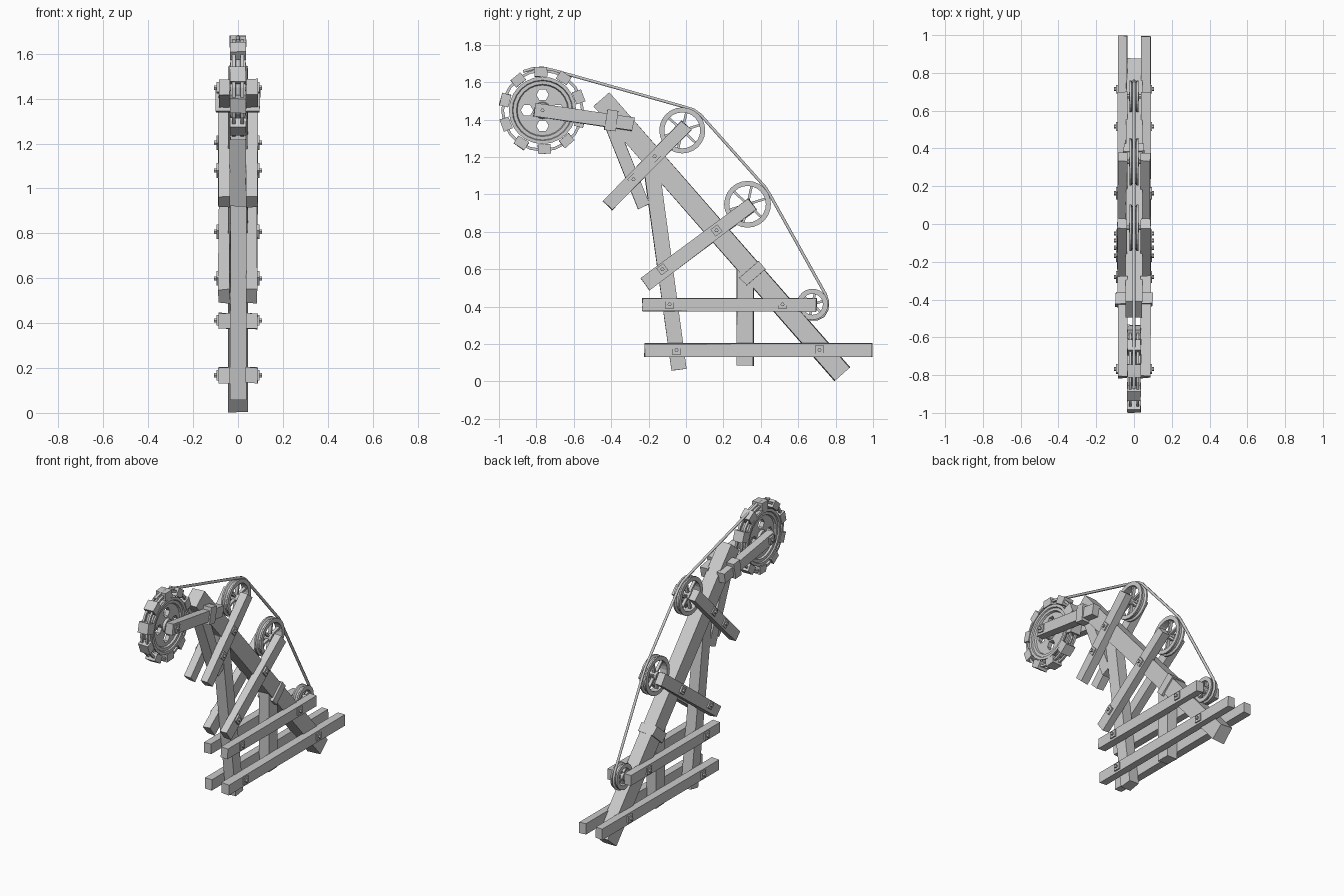
import bpy, bmesh, math, random
from mathutils import Vector, Matrix

if "Cube" in bpy.data.objects:
    bpy.data.objects.remove(bpy.data.objects["Cube"])

random.seed(4)


def finish(name, bm):
    bmesh.ops.recalc_face_normals(bm, faces=bm.faces)
    me = bpy.data.meshes.new(name)
    bm.to_mesh(me)
    bm.free()
    ob = bpy.data.objects.new(name, me)
    bpy.context.collection.objects.link(ob)
    return ob


def add_beam(bm, p0, p1, h, x0, x1, jit=0.0):
    """Box running from p0 to p1 in the (y, z) plane."""
    a, b = Vector(p0), Vector(p1)
    d = (b - a).normalized()
    n = Vector((-d.y, d.x)) * h / 2
    j = lambda: random.uniform(-jit, jit)
    vs = []
    for x in (x0, x1):
        for p in (a - n, b - n, b + n, a + n):
            vs.append(bm.verts.new((x + j(), p.x + j(), p.y + j())))
    for f in ((0, 1, 2, 3), (4, 5, 6, 7), (0, 1, 5, 4), (1, 2, 6, 5), (2, 3, 7, 6), (3, 0, 4, 7)):
        bm.faces.new([vs[i] for i in f])


def beam(name, p0, p1, h, x0, x1, jit=0.003):
    bm = bmesh.new()
    add_beam(bm, p0, p1, h, x0, x1, jit)
    return finish(name, bm)


def add_lathe(bm, prof, c, n):
    """Closed (radius, x) profile turned about the x axis at c = (y, z)."""
    rings = []
    for i in range(n):
        t = 2 * math.pi * i / n
        rings.append([bm.verts.new((x, c[0] + r * math.cos(t), c[1] + r * math.sin(t))) for r, x in prof])
    m = len(prof)
    for i in range(n):
        A, B = rings[i], rings[(i + 1) % n]
        for k in range(m):
            bm.faces.new((A[k], A[(k + 1) % m], B[(k + 1) % m], B[k]))


def add_cyl(bm, c, r, x0, x1, n):
    mat = Matrix.Translation(((x0 + x1) / 2, c[0], c[1])) @ Matrix.Rotation(math.pi / 2, 4, 'Y')
    bmesh.ops.create_cone(bm, cap_ends=True, segments=n, radius1=r, radius2=r, depth=abs(x1 - x0), matrix=mat)


# Central timber frame
beam("main_beam", (-0.452, 1.508), (0.836, 0.038), 0.108, -0.043, 0.043)
beam("rear_post", (-0.19, 1.18), (-0.037, 0.064), 0.082, -0.036, 0.036)
beam("head_brace", (-0.40, 1.37), (-0.225, 0.935), 0.07, -0.036, 0.036)
beam("short_post", (0.316, 0.62), (0.316, 0.086), 0.09, -0.036, 0.036)
beam("beam_collar", (0.336, 0.6), (0.376, 0.555), 0.132, -0.055, 0.055)
beam("head_collar", (-0.43, 1.40), (-0.37, 1.39), 0.108, -0.098, 0.098)

# Paired planks: start, end, height, bolt positions
planks = {
    "base_plank": ((-0.222, 0.168), (0.995, 0.168), 0.07, [(-0.051, 0.168), (0.714, 0.168)]),
    "lower_pulley_arm": ((-0.233, 0.409), (0.698, 0.409), 0.07, [(-0.088, 0.412), (0.516, 0.412)]),
    "middle_pulley_arm": ((-0.219, 0.519), (0.356, 0.949), 0.076, [(-0.126, 0.599), (0.163, 0.807)]),
    "upper_pulley_arm": ((-0.42, 0.941), (0.003, 1.369), 0.07, [(-0.281, 1.08), (-0.168, 1.203)]),
    "wheel_arm": ((-0.81, 1.453), (-0.281, 1.374), 0.07, [(-0.767, 1.449)]),
}
for name, (p0, p1, h, bolts) in planks.items():
    d = (Vector(p1) - Vector(p0)).normalized()
    for side, tag in ((-1, "left"), (1, "right")):
        beam(name + "_" + tag, p0, p1, h, 0.036 * side, 0.087 * side)
        # square washer with a small nut
        bm = bmesh.new()
        for b in bolts:
            b = Vector(b)
            add_beam(bm, b - d * 0.023, b + d * 0.023, 0.046, 0.085 * side, 0.096 * side)
            add_cyl(bm, b, 0.011, 0.09 * side, 0.107 * side, 6)
        finish(name + "_bolts_" + tag, bm)

# Grooved spoked pulleys
for name, c, R in (("upper_pulley", (-0.02, 1.342), 0.123), ("middle_pulley", (0.329, 0.947), 0.125),
                   ("lower_pulley", (0.676, 0.412), 0.083)):
    bm = bmesh.new()
    ri = R - 0.027
    add_lathe(bm, [(ri, -0.024), (R, -0.024), (R, -0.014), (R - 0.012, -0.006), (R - 0.012, 0.006),
                   (R, 0.014), (R, 0.024), (ri, 0.024)], c, 24)
    for i in range(6):
        t = math.pi / 3 * i + 0.3
        u = Vector((math.cos(t), math.sin(t)))
        add_beam(bm, Vector(c) + u * 0.01, Vector(c) + u * (ri + 0.004), 0.013, -0.01, 0.01)
    add_cyl(bm, c, 0.024, -0.026, 0.026, 12)
    add_cyl(bm, c, 0.012, -0.06, 0.06, 8)
    finish(name, bm)

# Large wheel: stepped disc with four hexagonal holes
C = (-0.767, 1.449)
bm = bmesh.new()
half = [(0.012, 0.03), (0.04, 0.03), (0.045, 0.014), (0.135, 0.014), (0.14, 0.026), (0.158, 0.026),
        (0.162, 0.034), (0.18, 0.034), (0.18, 0.024), (0.165, 0.01)]
add_lathe(bm, half + [(r, -x) for r, x in reversed(half)], C, 24)
wheel = finish("large_wheel", bm)
bm = bmesh.new()
for i in range(4):
    t = math.pi / 2 * i
    add_cyl(bm, (C[0] + 0.083 * math.cos(t), C[1] + 0.083 * math.sin(t)), 0.033, -0.1, 0.1, 6)
cutter = finish("hole_cutter", bm)
cutter.hide_render = True
mod = wheel.modifiers.new("holes", 'BOOLEAN')
mod.object, mod.operation, mod.solver = cutter, 'DIFFERENCE', 'EXACT'
bpy.context.view_layer.objects.active = wheel
bpy.ops.object.modifier_apply(modifier="holes")
bpy.data.objects.remove(cutter)

bm = bmesh.new()
add_cyl(bm, C, 0.016, -0.06, 0.06, 8)
finish("wheel_axle", bm)

# Outer rings and the blocks gripping them
bm = bmesh.new()
for x in (-0.019, 0.019):
    add_lathe(bm, [(0.206, x - 0.007), (0.221, x - 0.007), (0.221, x + 0.007), (0.206, x + 0.007)], C, 20)
finish("wheel_outer_rings", bm)
bm = bmesh.new()
for i in range(10):
    t = 2 * math.pi * i / 10 + 0.36
    u, v = Vector((math.cos(t), math.sin(t))), Vector((-math.sin(t), math.cos(t)))
    m = Vector(C) + u * 0.207
    add_beam(bm, m - v * 0.034, m + v * 0.034, 0.05, -0.036, 0.036, 0.002)
finish("wheel_blocks", bm)

# Rope over the wheel and pulleys
path = [(-0.87, 1.657), (-0.82, 1.672), (-0.767, 1.676), (-0.70, 1.661), (-0.01, 1.468), (0.04, 1.452),
        (0.078, 1.425), (0.425, 1.036), (0.452, 0.992), (0.745, 0.467), (0.757, 0.43), (0.755, 0.385),
        (0.735, 0.35), (0.70, 0.332), (0.66, 0.334)]
cu = bpy.data.curves.new("rope", 'CURVE')
cu.dimensions = '3D'
cu.bevel_depth = 0.009
cu.bevel_resolution = 1
cu.use_fill_caps = True
sp = cu.splines.new('POLY')
sp.points.add(len(path) - 1)
for p, (y, z) in zip(sp.points, path):
    p.co = (0, y, z, 1)
rope = bpy.data.objects.new("rope", cu)
bpy.context.collection.objects.link(rope)
bpy.ops.object.select_all(action='DESELECT')
rope.select_set(True)
bpy.context.view_layer.objects.active = rope
bpy.ops.object.convert(target='MESH')
